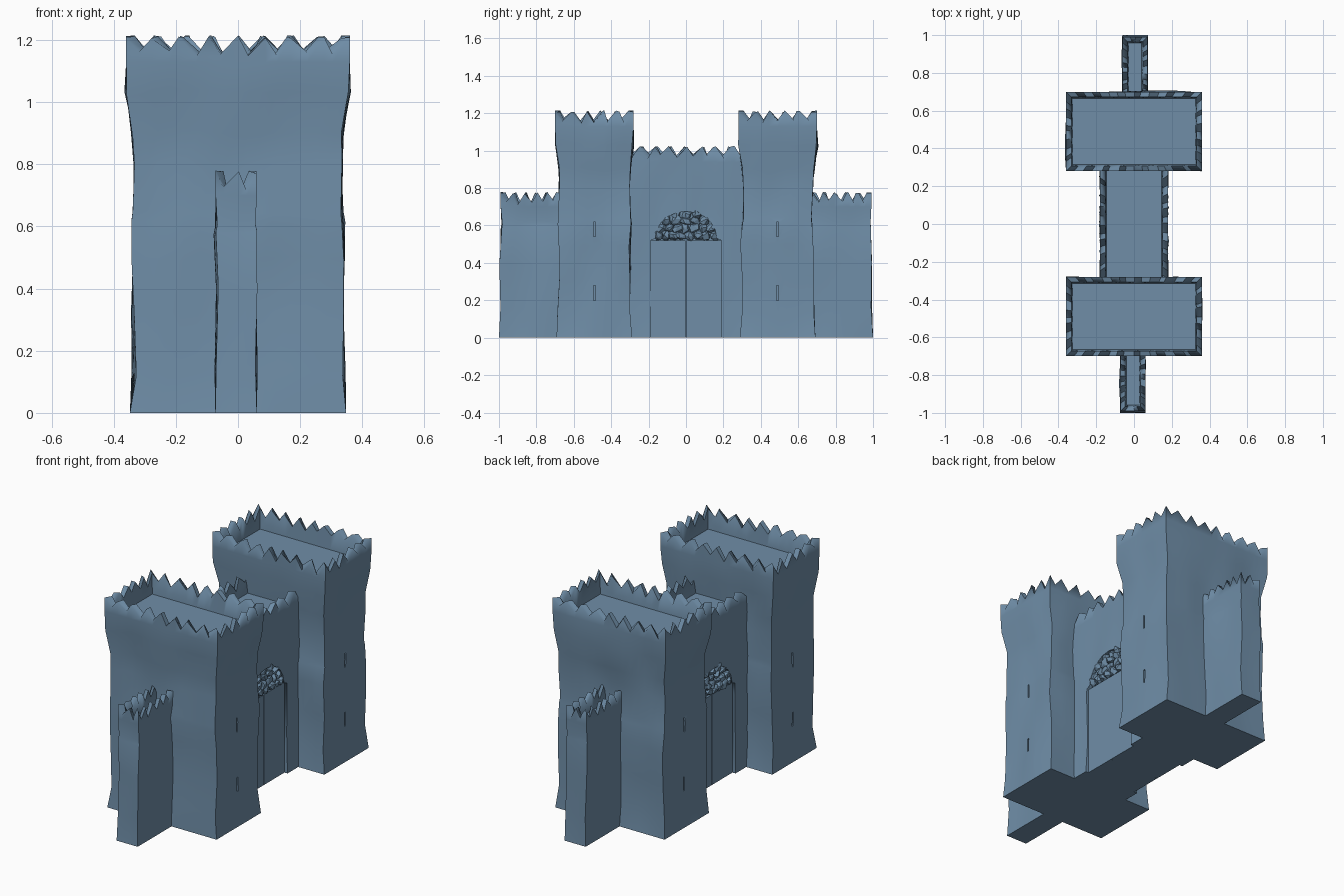
import bpy, bmesh, math, random
from mathutils import Vector, Matrix, noise

if "Cube" in bpy.data.objects:
    bpy.data.objects.remove(bpy.data.objects["Cube"])

random.seed(7)
stone = bpy.data.materials.new("blue_grey_stone")
stone.diffuse_color = (0.16, 0.27, 0.39, 1)
stone.use_nodes = True
stone.node_tree.nodes["Principled BSDF"].inputs["Base Color"].default_value = stone.diffuse_color


def finish(bm, name):
    bmesh.ops.recalc_face_normals(bm, faces=bm.faces)
    me = bpy.data.meshes.new(name)
    bm.to_mesh(me)
    bm.free()
    me.materials.append(stone)
    ob = bpy.data.objects.new(name, me)
    bpy.context.collection.objects.link(ob)
    return ob


def smooth(ob, angle=35):
    bpy.ops.object.select_all(action='DESELECT')
    ob.select_set(True)
    bpy.context.view_layer.objects.active = ob
    bpy.ops.object.shade_smooth_by_angle(angle=math.radians(angle))


def carve(ob, cutter):
    mod = ob.modifiers.new("carve", 'BOOLEAN')
    mod.operation, mod.solver, mod.object = 'DIFFERENCE', 'EXACT', cutter
    bpy.context.view_layer.objects.active = ob
    bpy.ops.object.modifier_apply(modifier=mod.name)
    bpy.data.objects.remove(cutter)


def perimeter(nx, ny):
    """Unit rectangle outline: two points per tooth, corners are peaks."""
    pts = []
    for n, a, b in ((nx, (-1, -1), (1, -1)), (ny, (1, -1), (1, 1)),
                    (nx, (1, 1), (-1, 1)), (ny, (-1, 1), (-1, -1))):
        for i in range(2 * n):
            t = i / (2 * n)
            if i:
                t += random.uniform(-0.14, 0.14) / n
            pts.append((a[0] + (b[0] - a[0]) * t, a[1] + (b[1] - a[1]) * t))
    return pts


def battlement(name, cx, cy, rings, top, floor, thick, nx, ny):
    """Hewn block lofted from rectangle rings, with a jagged parapet and sunk roof."""
    bm = bmesh.new()
    unit = perimeter(nx, ny)
    hx, hy = rings[-1][1:]
    loops = []
    for z, rx, ry in rings:
        loop = []
        for u, v in unit:
            p = Vector((cx + u * rx, cy + v * ry, z))
            if 0 < z < rings[-1][0]:
                d = noise.noise_vector(p * 5) * 0.013
                p += Vector((d.x, d.y, d.z * 2))
            loop.append(bm.verts.new(p))
        loops.append(loop)
    # jagged teeth, outer edge then inner edge
    for ins in (0, thick * 0.8):
        loops.append([bm.verts.new((cx + u * (hx - ins), cy + v * (hy - ins),
                     top - (random.uniform(0, 0.01) if i % 2 == 0
                            else random.uniform(0.045, 0.075))))
                     for i, (u, v) in enumerate(unit)])
    # sunk roof
    loops.append([bm.verts.new((cx + u * (hx - thick), cy + v * (hy - thick), floor))
                  for u, v in unit])
    n = len(unit)
    for a, b in zip(loops, loops[1:]):
        for i in range(n):
            j = (i + 1) % n
            bm.faces.new((a[i], a[j], b[j], b[i]))
    bm.faces.new(loops[0][::-1])
    bm.faces.new(loops[-1])
    return finish(bm, name)


def box(bm, c, s):
    bmesh.ops.create_cube(bm, size=1, matrix=Matrix.Translation(c) @ Matrix.Diagonal((*s, 1)))


for side, label in ((-1, "front"), (1, "back")):
    # big tower with flared top
    cy = 0.49 * side
    tower = battlement(label + "_tower", 0, cy, [
        (0, .348, .202), (.13, .336, .192), (.32, .337, .19), (.5, .337, .19),
        (.61, .337, .19), (.64, .333, .187), (.8, .334, .187), (.9, .337, .19),
        (1.03, .358, .209), (1.13, .36, .21)], 1.215, 1.09, .035, 8, 5)
    # narrow arrow slits
    bm = bmesh.new()
    for x in (-.335, .335):
        for z in (.24, .58):
            box(bm, (x, cy, z), (.04, .01, .08))
    carve(tower, finish(bm, "slit_cutter"))
    smooth(tower, 80)
    # low flanking wall
    wall = battlement(label + "_side_wall", .006 * side, .8 * side, [
        (0, .067, .2), (.15, .063, .194), (.4, .064, .192), (.59, .066, .19),
        (.61, .062, .188), (.7, .066, .191)], .78, .68, .032, 2, 6)
    smooth(wall, 80)

# gate wall between the towers
gate = battlement("gate_wall", 0, 0, [
    (0, .182, .34), (.2, .176, .34), (.45, .175, .34), (.7, .176, .34),
    (.85, .178, .34), (.94, .18, .34)], 1.025, .91, .035, 3, 8)

# doorway recess with a pointed-in arch on both sides
bm = bmesh.new()
outline = [(.19, -.1), (.19, .52)]
outline += [(.165 * math.cos(math.pi * i / 10), .53 + .145 * math.sin(math.pi * i / 10))
            for i in range(11)]
outline += [(-.19, .52), (-.19, -.1)]
for s in (-1, 1):
    f = bm.faces.new([bm.verts.new((s * .15, y, z)) for y, z in outline])
    ext = bmesh.ops.extrude_face_region(bm, geom=[f])
    bmesh.ops.translate(bm, vec=(s * .1, 0, 0),
                        verts=[v for v in ext['geom'] if isinstance(v, bmesh.types.BMVert)])
carve(gate, finish(bm, "arch_cutter"))
smooth(gate, 80)

for s, label in ((-1, "left"), (1, "right")):
    # double door leaves
    bm = bmesh.new()
    for h in (-1, 1):
        box(bm, (s * .152, h * .0955, .26), (.022, .188, .52))
    smooth(finish(bm, label + "_gate_doors"))
    # rough stones heaped in the arch, narrower towards the top
    bm = bmesh.new()
    for z, half, count in ((.545, .17, 8), (.585, .16, 7), (.625, .13, 5), (.66, .08, 3)):
        for i in range(count):
            y = -half + 2 * half * (i + .5) / count + random.uniform(-.005, .005)
            m = Matrix.Translation((s * .157, y, z)) @ Matrix.Rotation(random.uniform(0, 3), 4, 'X') \
                @ Matrix.Diagonal((.026, .032, .025, 1))
            new = bmesh.ops.create_icosphere(bm, subdivisions=1, radius=1, matrix=m)
            for v in new['verts']:
                v.co += Vector([random.uniform(-.007, .007) for _ in range(3)])
    finish(bm, label + "_arch_stones")
